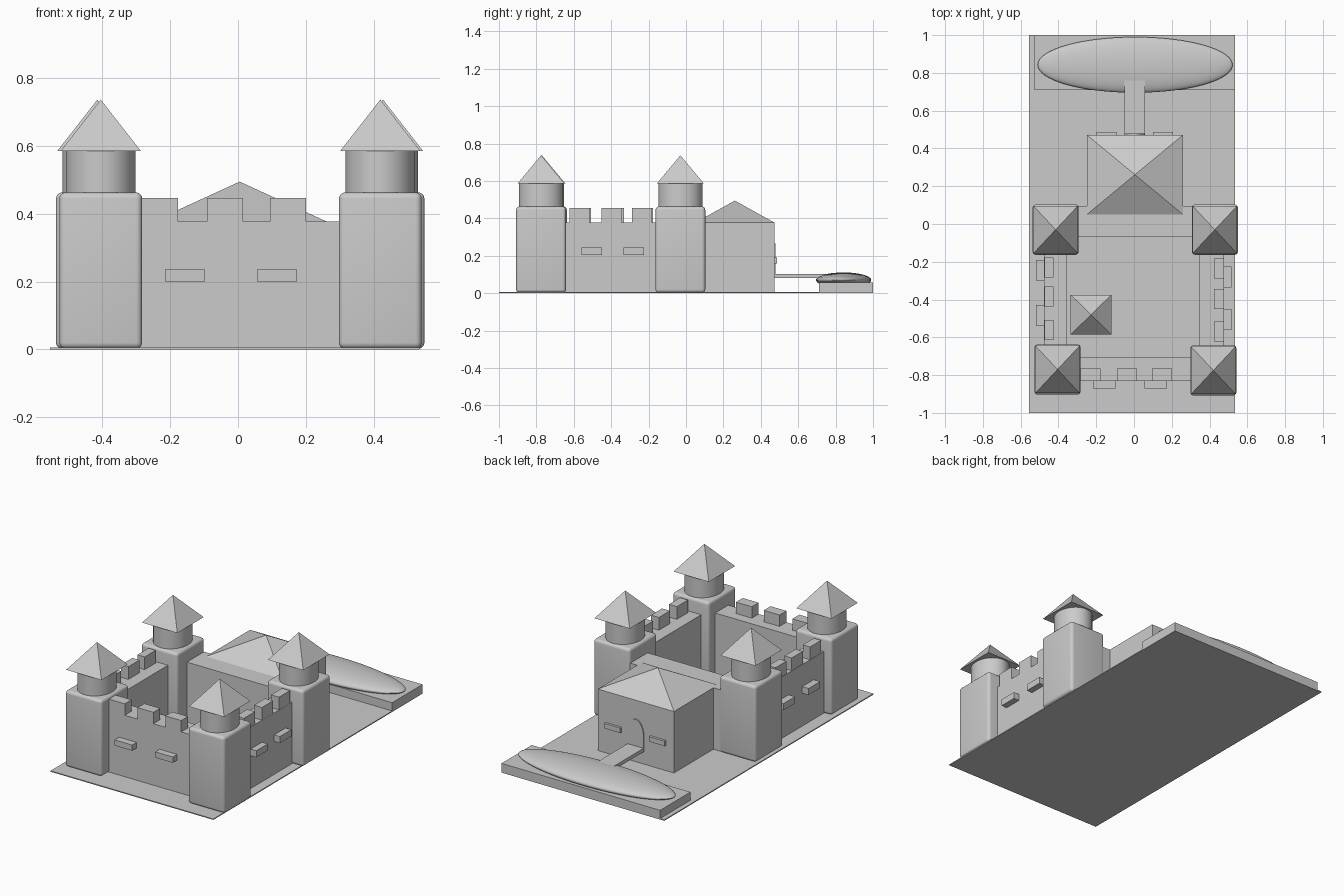
import bpy, bmesh, math
from mathutils import Matrix, Vector

if "Cube" in bpy.data.objects:
    bpy.data.objects.remove(bpy.data.objects["Cube"], do_unlink=True)

stone = bpy.data.materials.new("grey stone")
stone.use_nodes = True
GREY = (0.6, 0.6, 0.6, 1)
stone.diffuse_color = GREY
stone.node_tree.nodes["Principled BSDF"].inputs["Base Color"].default_value = GREY


def add(name, bm, smooth=False):
    bmesh.ops.recalc_face_normals(bm, faces=bm.faces)
    mesh = bpy.data.meshes.new(name)
    bm.to_mesh(mesh)
    bm.free()
    mesh.materials.append(stone)
    obj = bpy.data.objects.new(name, mesh)
    bpy.context.collection.objects.link(obj)
    if smooth:
        bpy.ops.object.select_all(action='DESELECT')
        obj.select_set(True)
        bpy.context.view_layer.objects.active = obj
        bpy.ops.object.shade_smooth_by_angle(angle=math.radians(35))
    return obj


def placement(x, y, z):
    """Matrix mapping a unit shape onto three (low, high) ranges."""
    mid = Vector([(a + b) / 2 for a, b in (x, y, z)])
    size = [b - a for a, b in (x, y, z)]
    return Matrix.Translation(mid) @ Matrix.Diagonal((*size, 1))


def box(name, x, y, z, round_edge=0):
    bm = bmesh.new()
    bmesh.ops.create_cube(bm, size=1, matrix=placement(x, y, z))
    if round_edge:
        bmesh.ops.bevel(bm, geom=bm.edges[:], offset=round_edge, segments=5,
                        profile=0.5, affect='EDGES')
    return add(name, bm, bool(round_edge))


def drum(name, x, y, z):
    bm = bmesh.new()
    bmesh.ops.create_cone(bm, cap_ends=True, segments=48, radius1=0.5, radius2=0.5,
                          depth=1, matrix=placement(x, y, z))
    return add(name, bm, True)


def pyramid(name, x, y, z):
    bm = bmesh.new()
    turn = Matrix.Rotation(math.pi / 4, 4, 'Z')
    bmesh.ops.create_cone(bm, cap_ends=True, segments=4, radius1=math.sqrt(0.5), radius2=0,
                          depth=1, matrix=placement(x, y, z) @ turn)
    return add(name, bm)


def around(c, half):
    return (c - half, c + half)


# Ground
box("ground", (-0.555, 0.535), (-1, 1), (0, 0.006))

# Corner towers
for name, x, y in (("front_right", -0.405, -0.77), ("front_left", 0.42, -0.775),
                   ("back_right", -0.415, -0.03), ("back_left", 0.428, -0.03)):
    box(name + "_tower", around(x, 0.122), around(y, 0.133), (0.002, 0.463), 0.018)
    drum(name + "_turret", around(x, 0.103), around(y, 0.118), (0.45, 0.59))
    pyramid(name + "_tower_roof", around(x, 0.118), around(y, 0.126), (0.586, 0.737))

# Curtain walls
TOP = 0.378
box("front_wall", (-0.4, 0.4), (-0.83, -0.705), (0, TOP))
box("back_wall", (-0.4, 0.4), (-0.07, 0.095), (0, TOP))
box("right_wall", (-0.477, -0.355), (-0.75, -0.05), (0, TOP))
box("left_wall", (0.348, 0.477), (-0.75, -0.05), (0, TOP))

# Battlements
for x in (-0.23, -0.038, 0.148):
    box("front_merlon", around(x, 0.053), (-0.83, -0.765), (TOP - 0.01, 0.447))
for y in (-0.23, -0.385, -0.56):
    box("right_merlon", (-0.475, -0.427), around(y, 0.053), (TOP - 0.01, 0.455))
for y in (-0.235, -0.398, -0.57):
    box("left_merlon", (0.423, 0.476), around(y, 0.053), (TOP - 0.01, 0.455))

# Projecting window blocks
for x in (-0.157, 0.115):
    box("front_window", around(x, 0.059), (-0.872, -0.82), (0.2, 0.235))
for y in (-0.245, -0.485):
    box("right_window", (-0.52, -0.47), around(y, 0.055), (0.205, 0.245))
for y in (-0.28, -0.505):
    box("left_window", (0.47, 0.515), around(y, 0.055), (0.205, 0.245))
for x in (-0.145, 0.153):
    box("back_window", around(x, 0.053), (0.465, 0.487), (0.16, 0.19))

# Gatehouse and courtyard hut
box("gatehouse", (-0.25, 0.26), (0.05, 0.472), (0, TOP))
pyramid("gatehouse_roof", (-0.25, 0.26), (0.05, 0.472), (TOP, 0.495))
box("hut", (-0.33, -0.125), (-0.58, -0.38), (0, 0.16))
pyramid("hut_roof", (-0.335, -0.12), (-0.585, -0.375), (0.16, 0.265))

# Arched door
bm = bmesh.new()
arch = [(0.055, 0.09), (-0.05, 0.09)]
arch += [(0.0025 - 0.0525 * math.cos(math.pi * i / 24), 0.17 + 0.095 * math.sin(math.pi * i / 24))
         for i in range(25)]
door = bm.faces.new([bm.verts.new((x, 0.465, z)) for x, z in arch])
side = bmesh.ops.extrude_face_region(bm, geom=[door])
bmesh.ops.translate(bm, vec=(0, 0.013, 0),
                    verts=[v for v in side["geom"] if isinstance(v, bmesh.types.BMVert)])
add("arched_door", bm)

# Bridge, plinth and domed pond
box("bridge", (-0.05, 0.057), (0.465, 0.77), (0.082, 0.104))
box("pond_plinth", (-0.527, 0.535), (0.71, 1), (0, 0.056))
bm = bmesh.new()
bmesh.ops.create_uvsphere(bm, u_segments=64, v_segments=32, radius=0.5,
                          matrix=placement((-0.51, 0.522), (0.695, 0.99), (0.03, 0.111)))
add("pond", bm, True)
